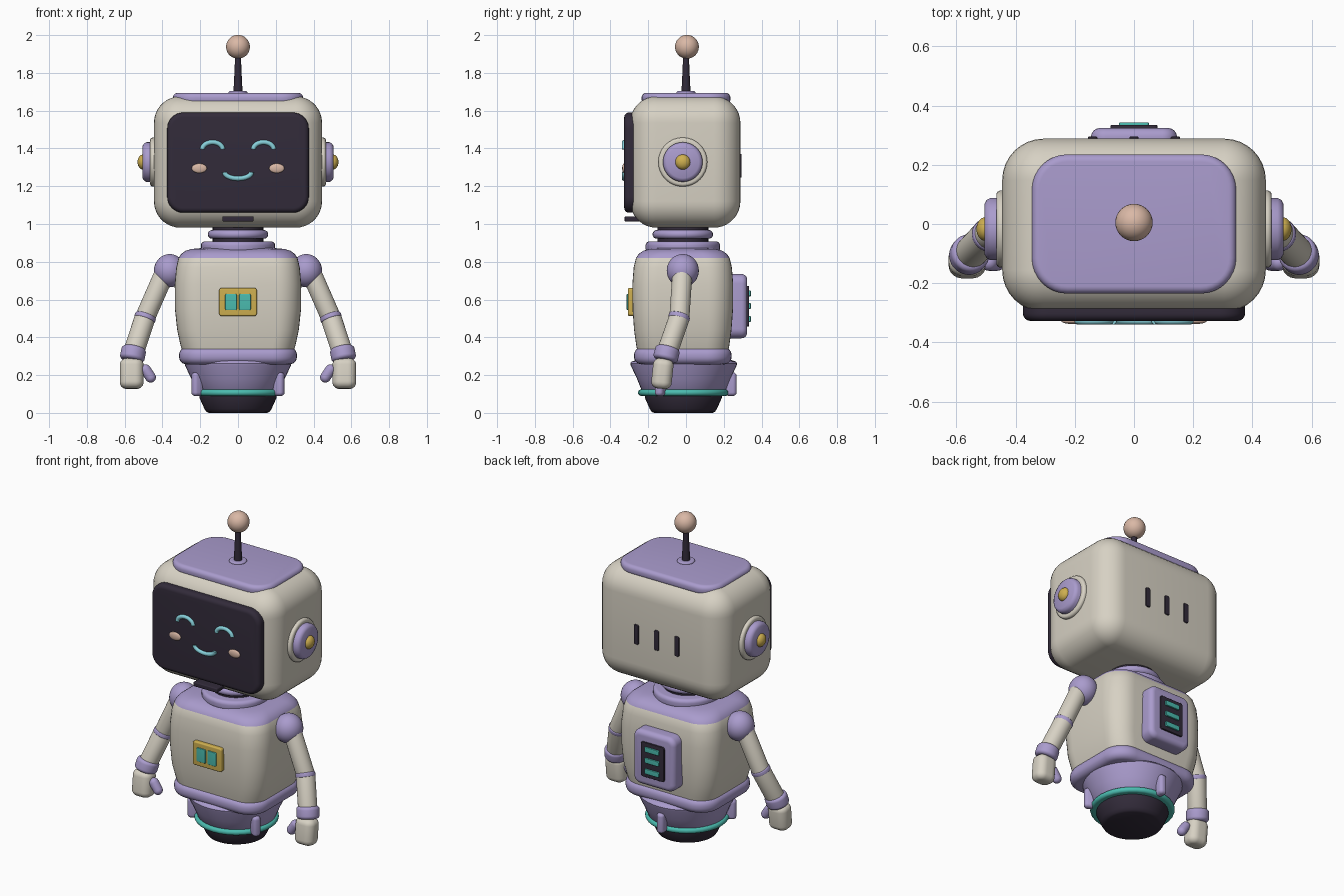
import bpy, bmesh
from math import sin, cos, pi, radians
from mathutils import Vector

cube = bpy.data.objects.get("Cube")
if cube:
    bpy.data.objects.remove(cube, do_unlink=True)


def material(name, rgb):
    m = bpy.data.materials.new(name)
    m.use_nodes = True
    m.diffuse_color = (*rgb, 1)
    m.node_tree.nodes["Principled BSDF"].inputs["Base Color"].default_value = (*rgb, 1)
    return m


CREAM = material("warm cream", (0.68, 0.64, 0.55))
PURPLE = material("soft lavender", (0.40, 0.33, 0.61))
DARK = material("dark plum", (0.032, 0.024, 0.042))
TEAL = material("teal", (0.07, 0.50, 0.43))
GOLD = material("gold", (0.62, 0.43, 0.08))
PINK = material("peach pink", (0.70, 0.48, 0.38))
SKY = material("pale cyan", (0.24, 0.63, 0.70))

FRONT, BACK = (pi / 2, 0, 0), (-pi / 2, 0, 0)
MID = -0.017  # depth centre of the body


def finish(name, bm, mats, loc=(0, 0, 0), rot=(0, 0, 0)):
    bmesh.ops.remove_doubles(bm, verts=bm.verts, dist=1e-5)
    bmesh.ops.recalc_face_normals(bm, faces=bm.faces)
    me = bpy.data.meshes.new(name)
    bm.to_mesh(me)
    bm.free()
    for m in mats:
        me.materials.append(m)
    me.polygons.foreach_set("use_smooth", [True] * len(me.polygons))
    me.set_sharp_from_angle(angle=radians(40))
    ob = bpy.data.objects.new(name, me)
    ob.location, ob.rotation_euler = loc, rot
    bpy.context.collection.objects.link(ob)
    return ob


def loft(name, sections, mat, loc=(0, 0, 0), rot=(0, 0, 0), n=9):
    """Skin rounded rectangles given as (height, half x, half y, corner radius)."""
    bm = bmesh.new()
    rings = []
    for z, hx, hy, r in sections:
        ring = []
        for k, (sx, sy) in enumerate(((1, 1), (-1, 1), (-1, -1), (1, -1))):
            for i in range(n):
                a = pi / 2 * (k + i / (n - 1))
                ring.append(bm.verts.new((sx * (hx - r) + r * cos(a), sy * (hy - r) + r * sin(a), z)))
        rings.append(ring)
    for a, b in zip(rings, rings[1:]):
        for i in range(len(a)):
            j = (i + 1) % len(a)
            bm.faces.new((a[i], a[j], b[j], b[i]))
    bm.faces.new(rings[0])
    bm.faces.new(rings[-1])
    return finish(name, bm, [mat], loc, rot)


def slab(name, hx, hy, r, depth, edge, mat, loc, rot=(0, 0, 0), steps=7):
    """Rounded block centred on loc, its thickness along local z."""
    secs = []
    for i in range(steps):
        a = pi / 2 * i / (steps - 1)
        d = edge * (1 - sin(a)) * 0.999
        secs.append((-depth / 2 + edge * (1 - cos(a)), hx - d, hy - d, max(r - d, 0.0005)))
    secs += [(-z, x, y, c) for z, x, y, c in reversed(secs)]
    return loft(name, secs, mat, loc, rot)


def lathe(name, profile, mat, loc=(0, 0, 0), rot=(0, 0, 0)):
    return loft(name, [(z, r, r, r) for z, r in profile], mat, loc, rot, 12)


def disc(name, r, depth, edge, mat, loc, rot=(0, 0, 0)):
    return slab(name, r, r, r, depth, edge, mat, loc, rot)


def ball(name, size, mat, loc):
    bm = bmesh.new()
    bmesh.ops.create_uvsphere(bm, u_segments=32, v_segments=18, radius=1)
    bmesh.ops.scale(bm, vec=size, verts=bm.verts)
    return finish(name, bm, [mat], loc)


def limb(name, p, q, r, edge, mat):
    p, q = Vector(p), Vector(q)
    rot = (q - p).to_track_quat('Z', 'Y').to_euler()
    return disc(name, r, (q - p).length, edge, mat, (p + q) / 2, rot)


def arc(name, cx, cz, w, h, mat):
    """Thin curved stroke on the screen."""
    cu = bpy.data.curves.new(name, 'CURVE')
    cu.dimensions = '3D'
    cu.bevel_depth, cu.bevel_resolution, cu.use_fill_caps = 0.013, 3, True
    sp = cu.splines.new('POLY')
    sp.points.add(16)
    for i, pt in enumerate(sp.points):
        a = pi * i / 16
        pt.co = (cx + w * cos(a), -0.327, cz + h * sin(a), 1)
    cu.materials.append(mat)
    ob = bpy.data.objects.new(name, cu)
    bpy.context.collection.objects.link(ob)
    bpy.ops.object.select_all(action='DESELECT')
    bpy.context.view_layer.objects.active = ob
    ob.select_set(True)
    bpy.ops.object.convert(target='MESH')


# Head shell, crown panel and face screen
slab("head", 0.445, 0.292, 0.14, 0.695, 0.14, CREAM, (0, -0.004, 1.328), steps=10)
slab("crown_panel", 0.345, 0.235, 0.12, 0.06, 0.025, PURPLE, (0, 0, 1.664))
slab("face_screen", 0.375, 0.265, 0.085, 0.07, 0.025, DARK, (0, -0.292, 1.325), FRONT)
slab("chin_slot", 0.083, 0.014, 0.008, 0.08, 0.006, DARK, (0, -0.285, 1.027), FRONT)
arc("smile", 0, 1.275, 0.072, -0.034, SKY)
for x in (-0.14, 0, 0.14):
    slab("rear_vent", 0.016, 0.062, 0.01, 0.03, 0.004, DARK, (x, 0.28, 1.308), BACK)

# Antenna
disc("antenna_base", 0.05, 0.02, 0.008, PURPLE, (0, 0, 1.694))
lathe("antenna_stem", [(1.68, 0.024), (1.72, 0.023), (1.80, 0.019), (1.9, 0.015)], DARK)
ball("antenna_ball", (0.063, 0.063, 0.063), PINK, (0, 0.005, 1.938))

# Neck
disc("neck", 0.135, 0.15, 0.005, DARK, (0, MID, 0.92))
disc("neck_ring", 0.16, 0.046, 0.023, PURPLE, (0, MID, 0.945))
disc("collar_ring", 0.197, 0.06, 0.022, PURPLE, (0, MID, 0.878))

# Torso with a coloured yoke above shoulder height
torso = loft("torso", [
    (0.30, 0.285, 0.235, 0.11), (0.36, 0.305, 0.247, 0.12), (0.44, 0.322, 0.258, 0.12),
    (0.55, 0.334, 0.266, 0.13), (0.68, 0.335, 0.267, 0.13), (0.77, 0.327, 0.260, 0.13),
    (0.82, 0.315, 0.248, 0.13), (0.842, 0.30, 0.233, 0.13), (0.858, 0.278, 0.21, 0.12),
    (0.868, 0.245, 0.175, 0.11), (0.872, 0.20, 0.14, 0.10)], CREAM, (0, MID, 0))
torso.data.materials.append(PURPLE)
for f in torso.data.polygons:
    f.material_index = int(f.center.z > 0.815)
slab("waist_band", 0.312, 0.258, 0.13, 0.09, 0.04, PURPLE, (0, MID, 0.302))

# Chest badge
slab("badge_frame", 0.10, 0.074, 0.014, 0.04, 0.008, GOLD, (0, -0.288, 0.587), FRONT)
for x in (-0.037, 0.037):
    slab("badge_light", 0.031, 0.043, 0.008, 0.02, 0.004, TEAL, (x, -0.304, 0.587), FRONT)

# Backpack
slab("backpack", 0.145, 0.17, 0.05, 0.12, 0.03, PURPLE, (0, 0.264, 0.565), BACK)
slab("backpack_panel", 0.08, 0.108, 0.012, 0.03, 0.004, DARK, (0, 0.319, 0.565), BACK)
for z in (0.497, 0.565, 0.633):
    slab("backpack_light", 0.05, 0.016, 0.008, 0.02, 0.004, TEAL, (0, 0.333, z), BACK)

# Hover base: bowl, glow ring, foot and three fins
lathe("base_bowl", [(0.09, 0.20), (0.105, 0.217), (0.18, 0.247), (0.25, 0.28),
                    (0.262, 0.283), (0.272, 0.276), (0.28, 0.25)], PURPLE, (0, -0.012, 0))
disc("glow_ring", 0.24, 0.034, 0.017, TEAL, (0, -0.014, 0.107))
lathe("base_foot", [(0, 0.155), (0.006, 0.168), (0.022, 0.178), (0.08, 0.204), (0.1, 0.204)],
      DARK, (0, -0.014, 0))
for deg in (90, 210, 330):
    a = radians(deg)
    slab("base_fin", 0.03, 0.024, 0.02, 0.125, 0.02, PURPLE,
         (0.25 * cos(a), 0.25 * sin(a) - 0.012, 0.152), (0, 0, a))

# Mirrored parts
for s, side in ((1, "left"), (-1, "right")):
    out = (0, s * pi / 2, 0)
    # Face details
    arc(side + "_eye", s * 0.135, 1.395, 0.054, 0.038, SKY)
    ball(side + "_cheek", (0.04, 0.01, 0.025), PINK, (s * 0.205, -0.328, 1.295))
    # Ear
    disc(side + "_ear_plate", 0.13, 0.06, 0.015, CREAM, (s * 0.435, MID, 1.328), out)
    lathe(side + "_ear_cup", [(0.44, 0.105), (0.485, 0.105), (0.498, 0.098), (0.505, 0.085)],
          PURPLE, (0, MID, 1.328), out)
    ball(side + "_ear_button", (0.03, 0.04, 0.04), GOLD, (s * 0.502, MID, 1.328))
    # Arm
    shoulder, elbow, wrist = (s * 0.38, -0.018, 0.76), (s * 0.492, -0.035, 0.505), (s * 0.553, -0.10, 0.32)
    ball(side + "_shoulder", (0.083, 0.085, 0.088), PURPLE, (s * 0.362, MID, 0.753))
    limb(side + "_upper_arm", shoulder, elbow, 0.053, 0.003, CREAM)
    limb(side + "_forearm", elbow, wrist, 0.055, 0.003, CREAM)
    limb(side + "_elbow_band", (s * 0.487, -0.033, 0.518), (s * 0.496, -0.04, 0.492), 0.057, 0.008, PURPLE)
    limb(side + "_cuff", (s * 0.549, -0.094, 0.347), (s * 0.563, -0.112, 0.277), 0.066, 0.02, PURPLE)
    # Hand
    slab(side + "_hand", 0.063, 0.054, 0.045, 0.16, 0.035, CREAM, (s * 0.563, -0.125, 0.208),
         (radians(-6), 0, 0))
    limb(side + "_thumb", (s * 0.505, -0.13, 0.252), (s * 0.447, -0.13, 0.165), 0.028, 0.028, PURPLE)
